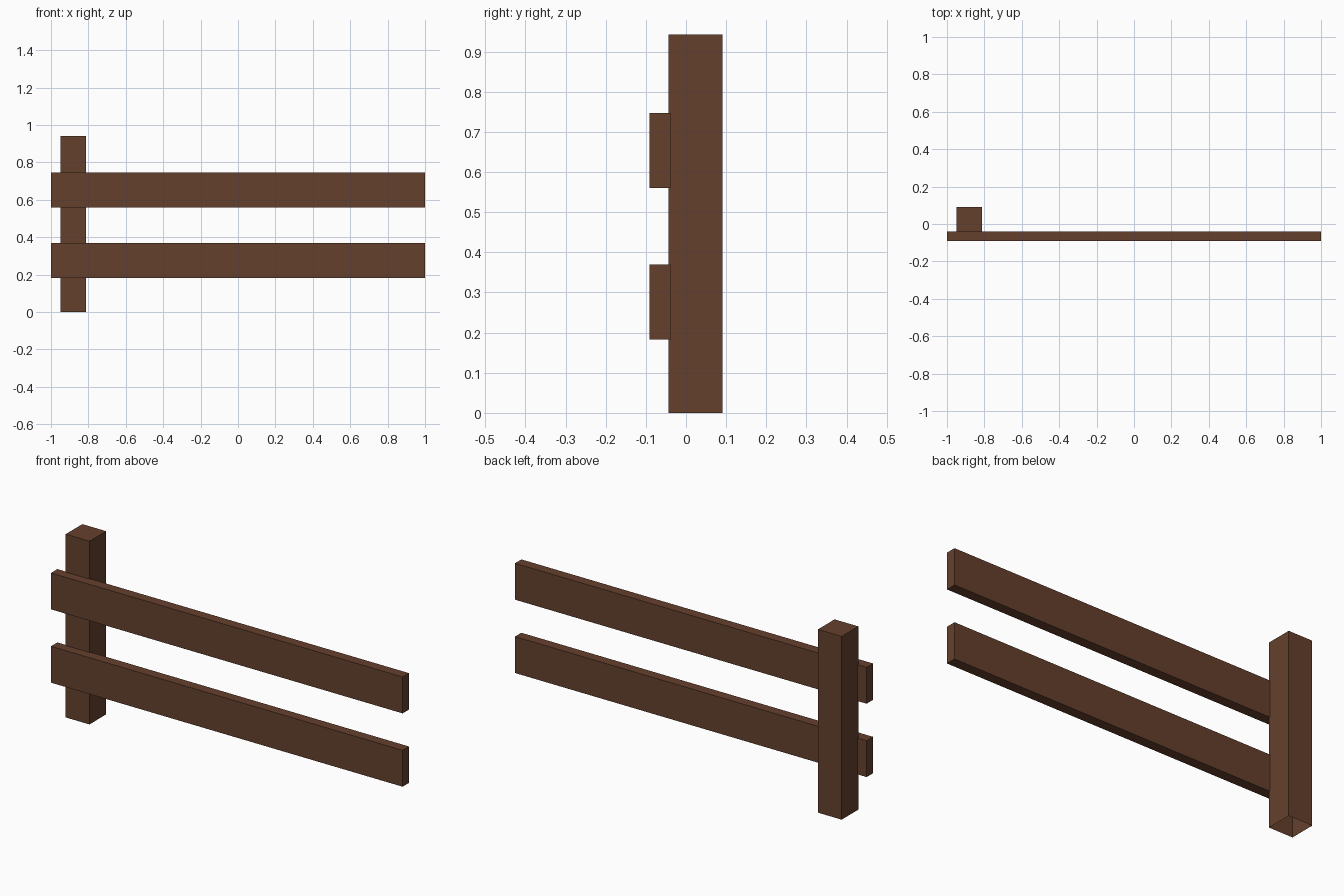
import bpy, bmesh
from mathutils import Vector

if "Cube" in bpy.data.objects:
    bpy.data.objects.remove(bpy.data.objects["Cube"])

wood = bpy.data.materials.new("brown_wood")
wood.diffuse_color = (0.130, 0.051, 0.026, 1)
wood.use_nodes = True
wood.node_tree.nodes["Principled BSDF"].inputs["Base Color"].default_value = wood.diffuse_color


def box(name, lo, hi, open_bottom=False):
    lo, hi = Vector(lo), Vector(hi)
    bm = bmesh.new()
    bmesh.ops.create_cube(bm, size=1)
    bmesh.ops.scale(bm, vec=hi - lo, verts=bm.verts)
    bmesh.ops.translate(bm, vec=(lo + hi) / 2, verts=bm.verts)
    bm.normal_update()
    if open_bottom:
        down = [f for f in bm.faces if f.normal.z < -0.9]
        bmesh.ops.delete(bm, geom=down, context='FACES_ONLY')
    mesh = bpy.data.meshes.new(name)
    bm.to_mesh(mesh)
    bm.free()
    mesh.materials.append(wood)
    obj = bpy.data.objects.new(name, mesh)
    bpy.context.collection.objects.link(obj)
    return obj


# Upright post, open underneath
box("post", (-0.949, -0.044, 0), (-0.814, 0.091, 0.942), open_bottom=True)

# Two horizontal rails set slightly into the post's front
for name, z in (("lower_rail", 0.183), ("upper_rail", 0.56)):
    box(name, (-1, -0.091, z), (1, -0.039, z + 0.187))
